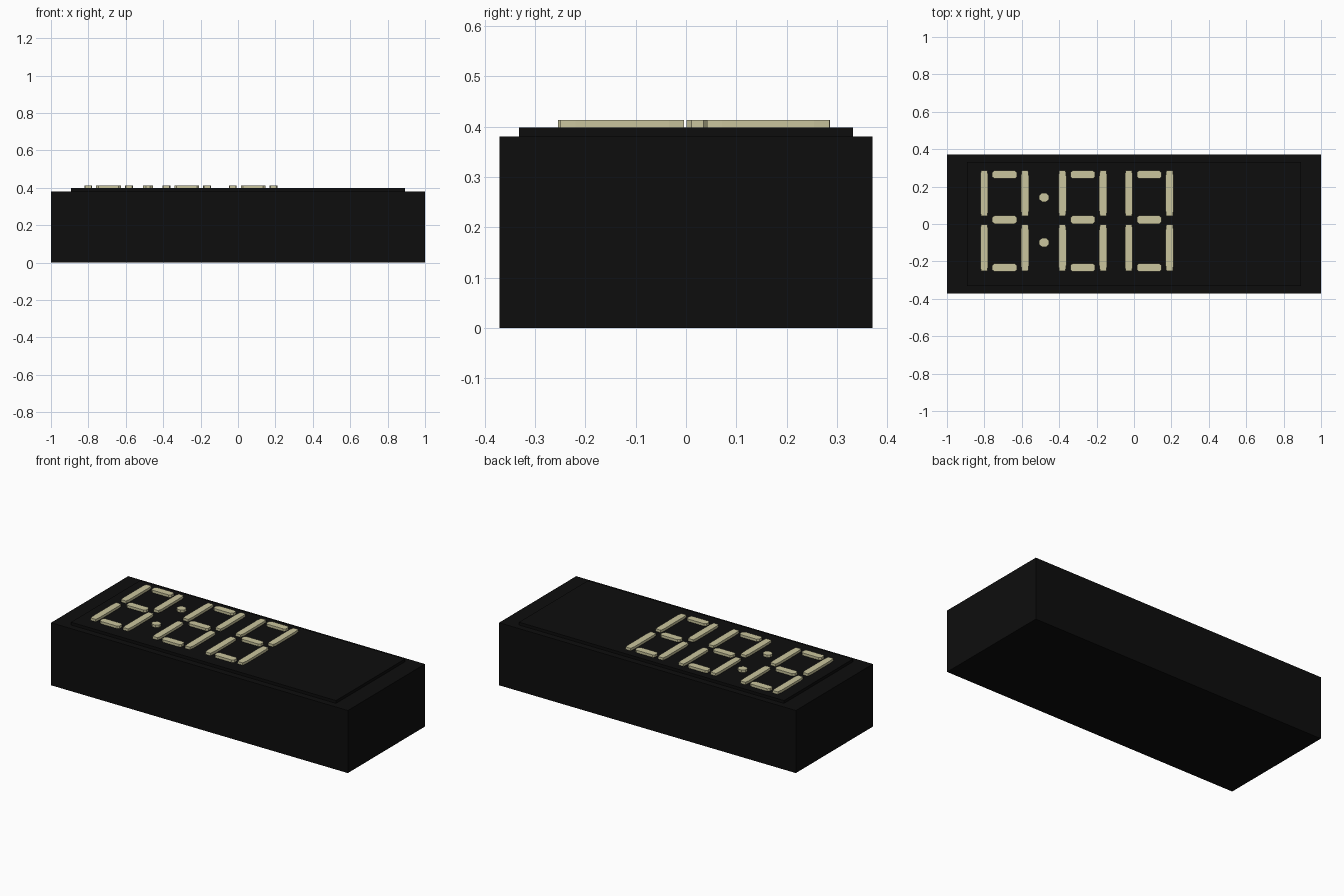
import bpy, bmesh, math

if "Cube" in bpy.data.objects:
    bpy.data.objects.remove(bpy.data.objects["Cube"])


def material(name, rgb):
    m = bpy.data.materials.new(name)
    m.diffuse_color = (*rgb, 1)
    m.use_nodes = True
    m.node_tree.nodes["Principled BSDF"].inputs["Base Color"].default_value = m.diffuse_color
    return m


black = material("matte black", (0.004, 0.004, 0.004))
cream = material("pale cream", (0.59, 0.56, 0.34))


def prism(name, outline, z0, z1, mat):
    """Extrude a counter-clockwise outline from z0 to z1."""
    bm = bmesh.new()
    base = bm.faces.new([bm.verts.new((x, y, z0)) for x, y in outline])
    ext = bmesh.ops.extrude_face_region(bm, geom=[base], use_keep_orig=True)
    for v in ext["geom"]:
        if isinstance(v, bmesh.types.BMVert):
            v.co.z = z1
    bmesh.ops.recalc_face_normals(bm, faces=bm.faces)
    me = bpy.data.meshes.new(name)
    bm.to_mesh(me)
    bm.free()
    me.materials.append(mat)
    ob = bpy.data.objects.new(name, me)
    bpy.context.collection.objects.link(ob)
    return ob


def rect(x0, x1, y0, y1):
    return [(x0, y0), (x1, y0), (x1, y1), (x0, y1)]


def bar(x0, x1, y0, y1, cx, cy):
    """Rectangle with chamfered corners."""
    return [(x0 + cx, y0), (x1 - cx, y0), (x1, y0 + cy), (x1, y1 - cy),
            (x1 - cx, y1), (x0 + cx, y1), (x0, y1 - cy), (x0, y0 + cy)]


# Housing and raised face panel
prism("housing", rect(-1, 1, -0.371, 0.371), 0, 0.381, black)
prism("face_panel", rect(-0.893, 0.893, -0.332, 0.332), 0.381, 0.398, black)

# Seven-bar digits
Z0, Z1 = 0.398, 0.413
for d, cx in enumerate((-0.692, -0.274, 0.081)):
    n = f"digit_{d + 1}"
    for i, y in enumerate((-0.233, 0.023, 0.264)):
        prism(f"{n}_crossbar_{i}",
              bar(cx - 0.066, cx + 0.066, y - 0.022, y + 0.022, 0.012, 0.010),
              Z0, Z1, cream)
    for side in (-1, 1):
        x = cx + side * 0.109
        for label, y0, y1 in (("lower", -0.25, -0.004), ("upper", 0.042, 0.285)):
            prism(f"{n}_{label}_upright_{'left' if side < 0 else 'right'}",
                  bar(x - 0.021, x + 0.021, y0, y1, 0.004, 0.03),
                  Z0, Z1, cream)

# Colon dots
for label, y in (("lower", -0.099), ("upper", 0.142)):
    dot = [(-0.481 + 0.028 * math.cos(math.radians(45 * k + 22.5)),
            y + 0.026 * math.sin(math.radians(45 * k + 22.5))) for k in range(8)]
    prism(f"{label}_colon_dot", dot, Z0, Z1, cream)
